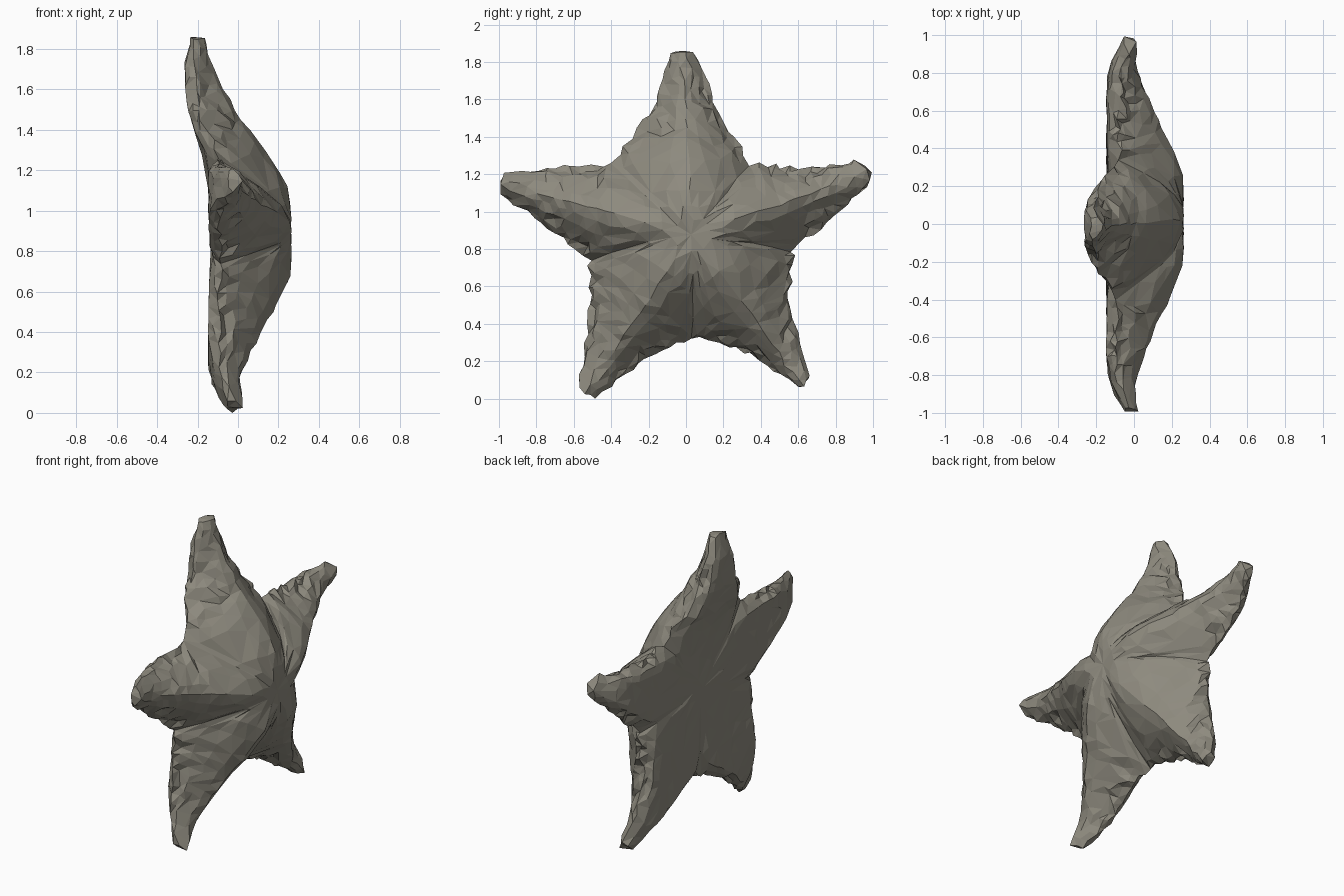
import bpy, bmesh, random
from mathutils import Vector

random.seed(4)
cube = bpy.data.objects.get("Cube")
if cube:
    bpy.data.objects.remove(cube, do_unlink=True)

# Colour
mat = bpy.data.materials.new("grey_brown_skin")
mat.use_nodes = True
skin = (0.27, 0.255, 0.21, 1)
mat.diffuse_color = skin
bsdf = mat.node_tree.nodes["Principled BSDF"]
bsdf.inputs["Base Color"].default_value = skin
bsdf.inputs["Roughness"].default_value = 0.9

# Outline in the (y, z) plane, going clockwise from the top arm
CENTRE = Vector((0.03, 0.88))
VALLEYS = [(.34, 1.26), (.57, .80), (.03, .33), (-.52, .75), (-.40, 1.25)]
# each arm: counter-clockwise mid, end, tip, clockwise end, mid
ARMS = [
    [(-.18, 1.55), (-.09, 1.84), (-.02, 1.865), (.05, 1.85), (.16, 1.56)],
    [(.62, 1.23), (.90, 1.28), (.99, 1.21), (.96, 1.13), (.79, .98)],
    [(.55, .52), (.66, .13), (.63, .07), (.58, .07), (.33, .25)],
    [(-.24, .21), (-.48, .0), (-.54, .03), (-.58, .07), (-.52, .44)],
    [(-.76, .93), (-1, 1.09), (-1, 1.15), (-.97, 1.21), (-.68, 1.24)],
]
SPLIT = 0.4
STATIONS = [i * SPLIT / 5 for i in range(6)] + [SPLIT + .6 * i / 13 for i in range(1, 14)]
HALF = [0, .25, .5, .72, .88, 1]
COLUMNS = [-u for u in reversed(HALF[1:])] + HALF


def along(points, t):
    """Interpolate through (position, value) pairs."""
    for (a, va), (b, vb) in zip(points, points[1:]):
        if t <= b:
            return va + (vb - va) * (t - a) / (b - a)
    return points[-1][1]


RIDGE = [(0, .25), (.22, .255), (.36, .205), (.55, .11), (.8, .01), (1, .01)]
BACK = [(0, -.14), (.7, -.155), (.85, -.13), (1, -.06)]
TOP_BEND = [(0, 0), (.18, 0), (.35, -.03), (.6, -.09), (.8, -.13), (1, -.18)]


def edge_point(valley, mid, end, s):
    v = Vector(valley)
    if s <= SPLIT:
        return CENTRE.lerp(v, s / SPLIT)
    return along([(SPLIT, v), (.7, Vector(mid)), (1, Vector(end))], s)


bm = bmesh.new()


def build_arm(index):
    mid_a, end_a, tip, end_b, mid_b = ARMS[index]
    valleys = VALLEYS[index - 1], VALLEYS[index]
    front, back = [], []
    for s in STATIONS:
        ridge_pt = CENTRE.lerp(Vector(tip), s)
        edges = (edge_point(valleys[0], mid_a, end_a, s),
                 edge_point(valleys[1], mid_b, end_b, s))
        high, low = along(RIDGE, s), along(BACK, s)
        k = min(s / SPLIT, 1)
        plateau = max(0, (k - .2) / .8)
        bend = along(TOP_BEND, s) if index == 0 else 0
        rows = ([], [])
        for u in COLUMNS:
            a, side = abs(u), int(u > 0)
            # the underside rounds off a little more on one half of the body
            soft = valleys[side][0] > .1
            rim = low + (.42 if soft else .35) * (min(high, 0) - low)
            edge_front = .25 + (rim - .25) * plateau ** 1.4
            edge_back = -.14 + (rim + .14) * k ** 6
            p = ridge_pt.lerp(edges[side], a)
            # the bend fades out on the lines shared with the neighbouring arms
            shift = bend * (1 - a if s <= SPLIT else
                            1 - a * max(0, 1 - (s - SPLIT) / .15))
            xf = edge_front + (high - edge_front) * (1 - a ** 1.5)
            xb = edge_back + (low - edge_back) * min(1, (1 - a) * (3 if soft else 4))
            for row, x in zip(rows, (xf, xb)):
                row.append(bm.verts.new((x + shift, p.x, p.y)))
        front.append(rows[0])
        back.append(rows[1])
    # front and back skins
    for sheet, flip in ((front, False), (back, True)):
        for r0, r1 in zip(sheet, sheet[1:]):
            for j in range(len(COLUMNS) - 1):
                quad = [r0[j], r0[j + 1], r1[j + 1], r1[j]]
                bm.faces.new(quad[::-1] if flip else quad)
    # blunt tip
    f, b = front[-1], back[-1]
    for j in range(len(COLUMNS) - 1):
        bm.faces.new((f[j], f[j + 1], b[j + 1], b[j]))


for i in range(5):
    build_arm(i)
bmesh.ops.remove_doubles(bm, verts=bm.verts, dist=0.002)
# fewer, larger facets at the middle and at the arm tips
crowded = [v for v in bm.verts
           if not .12 < (Vector(v.co.yz) - CENTRE).length < .85]
bmesh.ops.remove_doubles(bm, verts=crowded, dist=0.03)

# Rough skin: gentle facets on the body, wrinkles close to the rim
bm.normal_update()
for v in bm.verts:
    reach = (Vector(v.co.yz) - CENTRE).length
    r = .007
    if v.co.x < 0 and abs(v.normal.x) < .75 and reach < .8:
        r = .015
    elif v.normal.x < -.75:
        r = .004
    v.co += Vector([random.uniform(-r, r) for _ in range(3)])

bmesh.ops.triangulate(bm, faces=bm.faces, quad_method='SHORT_EDGE')
bmesh.ops.recalc_face_normals(bm, faces=bm.faces)

# Centre on x and y, standing on the ground
lo = [min(v.co[a] for v in bm.verts) for a in range(3)]
hi = [max(v.co[a] for v in bm.verts) for a in range(3)]
offset = Vector(((lo[0] + hi[0]) / 2, (lo[1] + hi[1]) / 2, lo[2]))
bmesh.ops.translate(bm, verts=bm.verts, vec=-offset)

mesh = bpy.data.meshes.new("starfish_body")
bm.to_mesh(mesh)
bm.free()
mesh.materials.append(mat)
body = bpy.data.objects.new("starfish_body", mesh)
bpy.context.collection.objects.link(body)

# Irregular low-poly facets
facets = body.modifiers.new("facets", 'DECIMATE')
facets.ratio = 0.65
